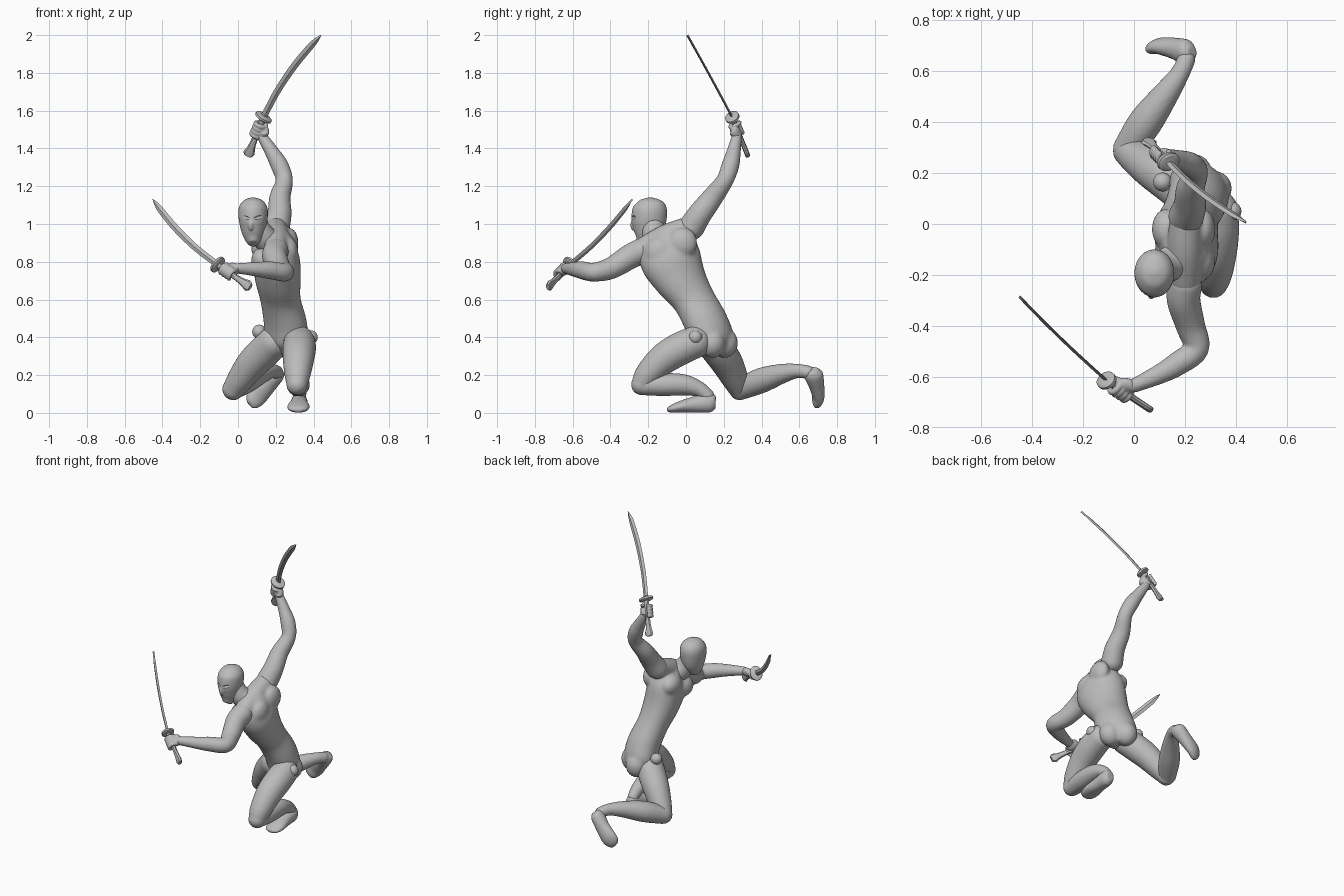
import bpy
import bmesh
import math
from mathutils import Vector, Matrix

if "Cube" in bpy.data.objects:
    bpy.data.objects.remove(bpy.data.objects["Cube"], do_unlink=True)

grey = bpy.data.materials.new("plain_grey")
grey.use_nodes = True
colour = (0.5, 0.5, 0.5, 1)
grey.diffuse_color = colour
grey.node_tree.nodes["Principled BSDF"].inputs["Base Color"].default_value = colour


def spline(a, b, c, d, t):
    """Catmull-Rom blend of four control values."""
    return 0.5 * (2 * b + (c - a) * t + (2 * a - 5 * b + 4 * c - d) * t * t
                  + (3 * b - a - 3 * c + d) * t ** 3)


def smooth_path(points, steps):
    rows = [Vector(p) for p in points]
    rows = [rows[0]] + rows + [rows[-1]]
    path = []
    for i in range(len(rows) - 3):
        for s in range(steps):
            path.append(spline(*rows[i:i + 4], s / steps))
    return path + [rows[-1]]


def loft(bm, points, side=(0, 0, 1), end_side=None, steps=5, sides=24):
    """Skin elliptical rings; each point is x, y, z, side radius, other radius."""
    points = [tuple(p) + (p[3],) * (5 - len(p)) for p in points]
    path = smooth_path(points, steps)
    start, end = Vector(side), Vector(end_side or side)
    rings = []
    for i, row in enumerate(path):
        ahead, behind = path[min(i + 1, len(path) - 1)], path[max(i - 1, 0)]
        tangent = Vector((ahead - behind)[:3]).normalized()
        u = start.lerp(end, i / (len(path) - 1))
        u = (u - tangent * u.dot(tangent)).normalized()
        v = tangent.cross(u)
        centre = Vector(row[:3])
        angles = [math.tau * k / sides for k in range(sides)]
        rings.append([bm.verts.new(centre + u * row[3] * math.cos(a) + v * row[4] * math.sin(a))
                      for a in angles])
    for low, high in zip(rings, rings[1:]):
        for k in range(sides):
            n = (k + 1) % sides
            bm.faces.new((low[k], low[n], high[n], high[k]))
    bm.faces.new(rings[0][::-1])
    bm.faces.new(rings[-1])


def blob(bm, centre, radii):
    size = Matrix.Diagonal(Vector(radii)).to_4x4()
    bmesh.ops.create_uvsphere(bm, u_segments=24, v_segments=16, radius=1,
                              matrix=Matrix.Translation(centre) @ size)


def finish(name, bm, voxel=0, smoothing=4, angle=60):
    """Turn a bmesh into an object, optionally fused into one skin."""
    bmesh.ops.recalc_face_normals(bm, faces=bm.faces)
    mesh = bpy.data.meshes.new(name)
    bm.to_mesh(mesh)
    bm.free()
    mesh.materials.append(grey)
    obj = bpy.data.objects.new(name, mesh)
    bpy.context.collection.objects.link(obj)
    if voxel:
        remesh = obj.modifiers.new("fuse", 'REMESH')
        remesh.mode = 'VOXEL'
        remesh.voxel_size = voxel
        remesh.use_smooth_shade = True
        relax = obj.modifiers.new("relax", 'SMOOTH')
        relax.factor = 0.5
        relax.iterations = smoothing
    else:
        bpy.ops.object.select_all(action='DESELECT')
        bpy.context.view_layer.objects.active = obj
        obj.select_set(True)
        bpy.ops.object.shade_smooth_by_angle(angle=math.radians(angle))
    return obj


def limb(name, points, bumps=()):
    bm = bmesh.new()
    loft(bm, points, side=(0.6, 0.1, 0.8))
    for x, y, z, r in (points[0][:4], points[-1][:4]) + tuple(bumps):
        blob(bm, (x, y, z), (r, r, r))
    return finish(name, bm, 0.008)


# Torso: chest turned to the side, hips twisted towards the front
bm = bmesh.new()
loft(bm, [(0.25, 0.15, 0.31, 0.05, 0.06), (0.255, 0.14, 0.38, 0.125, 0.1),
          (0.25, 0.105, 0.48, 0.125, 0.105), (0.225, 0.04, 0.6, 0.12, 0.1),
          (0.21, -0.03, 0.71, 0.145, 0.115), (0.205, -0.08, 0.81, 0.165, 0.12),
          (0.2, -0.11, 0.89, 0.145, 0.1), (0.18, -0.135, 0.95, 0.07, 0.065)],
     side=(0.8, -0.6, 0), end_side=(0, -1, 0))
for centre, radii in (((0.125, -0.15, 0.81), (0.055, 0.08, 0.065)),
                      ((0.125, -0.02, 0.87), (0.055, 0.08, 0.065)),
                      ((0.31, 0.14, 0.37), (0.075, 0.07, 0.08)),
                      ((0.235, 0.205, 0.37), (0.07, 0.07, 0.08)),
                      ((0.27, -0.14, 0.85), (0.05, 0.08, 0.08)),
                      ((0.27, -0.02, 0.9), (0.05, 0.08, 0.08))):
    blob(bm, centre, radii)
loft(bm, [(0.2, -0.24, 0.86, 0.06), (0.2, -0.1, 0.93, 0.07), (0.2, 0.03, 0.985, 0.06)])
finish("torso", bm, 0.009, 8)

# Neck and masked head
bm = bmesh.new()
loft(bm, [(0.18, -0.13, 0.89, 0.075), (0.13, -0.165, 0.94, 0.065), (0.095, -0.18, 1, 0.06)], side=(1, 0, 0))
finish("neck", bm)
bm = bmesh.new()
loft(bm, [(0.08, -0.235, 0.895, 0.025, 0.03), (0.08, -0.215, 0.93, 0.05, 0.063),
          (0.08, -0.2, 0.98, 0.068, 0.086), (0.08, -0.195, 1.04, 0.078, 0.094),
          (0.08, -0.19, 1.09, 0.075, 0.088), (0.08, -0.19, 1.125, 0.05, 0.058),
          (0.08, -0.19, 1.14, 0.012, 0.012)], side=(1, 0, 0))
blob(bm, (0.068, -0.279, 0.995), (0.014, 0.016, 0.03))
head = finish("head", bm, 0.006)

# Sunken eye slits in the mask
bm = bmesh.new()
for x, y, turn in ((0.035, -0.282, -0.45), (0.112, -0.287, 0.35)):
    place = Matrix.Translation((x, y, 1.035)) @ Matrix.Rotation(turn, 4, 'Z') @ Matrix.Rotation(-turn * 0.6, 4, 'Y')
    bmesh.ops.create_uvsphere(bm, u_segments=24, v_segments=12, radius=1,
                              matrix=place @ Matrix.Diagonal((0.034, 0.016, 0.01, 1)))
cutter = finish("eye_cutter", bm)
cutter.hide_render = True
cutter.hide_set(True)
cutter.display_type = 'WIRE'
cut = head.modifiers.new("eye_slits", 'BOOLEAN')
cut.operation = 'DIFFERENCE'
cut.object = cutter

# Arms
limb("left_arm", [(0.2, -0.24, 0.855, 0.068), (0.195, -0.3, 0.825, 0.066), (0.222, -0.4, 0.765, 0.058),
                  (0.245, -0.49, 0.745, 0.05), (0.17, -0.55, 0.755, 0.047),
                  (0.1, -0.59, 0.76, 0.039), (0.0, -0.635, 0.765, 0.028)],
     [(0.238, -0.5, 0.745, 0.05)])
limb("right_arm", [(0.205, 0.03, 0.985, 0.07), (0.22, 0.075, 1.055, 0.064), (0.222, 0.14, 1.14, 0.056),
                   (0.245, 0.205, 1.23, 0.046), (0.22, 0.235, 1.31, 0.047),
                   (0.18, 0.252, 1.38, 0.038), (0.13, 0.268, 1.46, 0.028)])

# Legs
limb("left_thigh", [(0.325, 0.05, 0.375, 0.085), (0.325, -0.03, 0.34, 0.088), (0.32, -0.12, 0.285, 0.083),
                    (0.315, -0.2, 0.205, 0.07), (0.312, -0.235, 0.15, 0.056)])
limb("left_shin", [(0.312, -0.23, 0.147, 0.054), (0.318, -0.12, 0.15, 0.061), (0.322, -0.01, 0.148, 0.056),
                   (0.325, 0.07, 0.125, 0.042), (0.325, 0.115, 0.09, 0.036)])
limb("right_thigh", [(0.185, 0.135, 0.37, 0.085), (0.14, 0.175, 0.325, 0.088), (0.075, 0.22, 0.26, 0.084),
                     (0.01, 0.262, 0.175, 0.07), (-0.025, 0.285, 0.125, 0.058)])
limb("right_shin", [(-0.025, 0.295, 0.128, 0.058), (0.045, 0.4, 0.172, 0.067), (0.125, 0.51, 0.208, 0.052),
                    (0.18, 0.59, 0.222, 0.038), (0.205, 0.645, 0.215, 0.036)])

# Feet
for name, side, rings in (
        ("left_foot", (1, 0, 0), [(0.325, 0.157, 0.055, 0.028, 0.035), (0.325, 0.125, 0.055, 0.043, 0.053),
                                  (0.323, 0.05, 0.045, 0.048, 0.044), (0.32, -0.03, 0.032, 0.06, 0.031),
                                  (0.318, -0.08, 0.02, 0.05, 0.019), (0.318, -0.1, 0.016, 0.025, 0.01)]),
        ("right_foot", (0.7, 0.2, -0.7), [(0.228, 0.675, 0.228, 0.025, 0.025), (0.207, 0.675, 0.205, 0.042, 0.05),
                                          (0.16, 0.69, 0.15, 0.046, 0.042), (0.105, 0.7, 0.092, 0.054, 0.032),
                                          (0.075, 0.69, 0.058, 0.045, 0.024), (0.062, 0.68, 0.045, 0.025, 0.012)])):
    bm = bmesh.new()
    loft(bm, rings, side=side)
    finish(name, bm, 0.007)

# Round hip joints
for name, centre in (("left_hip_joint", (0.385, 0.05, 0.4)), ("right_hip_joint", (0.112, 0.165, 0.43))):
    bm = bmesh.new()
    blob(bm, centre, (0.037, 0.037, 0.037))
    finish(name, bm)


def sword(name, tip, guard, pommel, bow):
    """Curved blade, oval guard and flared grip along one line."""
    tip, guard, pommel = Vector(tip), Vector(guard), Vector(pommel)
    along = (tip - guard).normalized()
    bow = Vector(bow)
    bow = (bow - along * bow.dot(along)).normalized()
    bm = bmesh.new()
    rows = []
    for t, width in ((0, 0.017), (0.3, 0.018), (0.6, 0.019), (0.85, 0.018), (0.94, 0.012), (1, 0.002)):
        arc = 4 * t * (1 - t) * 0.024
        rows.append((*(guard.lerp(tip, t) + bow * arc), width, 0.006))
    loft(bm, rows, side=bow, sides=4)
    finish(name + "_blade", bm, angle=20)
    bm = bmesh.new()
    loft(bm, [(*(guard + along * d), r, r * 0.8) for d, r in
              ((-0.012, 0.036), (-0.006, 0.048), (0.006, 0.048), (0.012, 0.036))], side=bow, steps=1)
    finish(name + "_guard", bm, angle=30)
    bm = bmesh.new()
    loft(bm, [(*guard.lerp(pommel, t), w, 0.013) for t, w in
              ((0, 0.019), (0.55, 0.016), (0.8, 0.022), (0.92, 0.031), (1, 0.02))], side=bow, steps=2, sides=8)
    finish(name + "_grip", bm, angle=30)


def hand(name, wrist, guard, pommel):
    """Palm beside the grip, four fingers and a thumb curled round it."""
    wrist, guard, pommel = Vector(wrist), Vector(guard), Vector(pommel)
    along = (pommel - guard).normalized()
    centre = guard + along * 0.075
    back = wrist - centre
    back = (back - along * back.dot(along)).normalized()
    across = along.cross(back)
    bm = bmesh.new()
    palm = centre + back * 0.022
    loft(bm, [(*wrist, 0.027, 0.025), (*wrist.lerp(palm, 0.5), 0.038, 0.026),
              (*palm, 0.04, 0.026), (*(centre - back * 0.01 + across * 0.02), 0.036, 0.014)], side=along)
    for i in range(5):
        thumb = i == 4
        base = centre + along * (-0.036 if thumb else (i - 1.35) * 0.021)
        turn = -1 if thumb else 1
        arc = []
        for k in range(7):
            a = turn * k * (0.3 if thumb else 0.62)
            arc.append((*(base + (back * math.cos(a) + across * math.sin(a)) * 0.028), 0.0115))
        loft(bm, arc, side=along, steps=2, sides=10)
    finish(name, bm, 0.0045, 2)


# Low sword and raised sword with the hands holding them
for side, wrist, tip, guard, pommel, bow in (
        ("left", (0.0, -0.635, 0.765), (-0.45, -0.285, 1.13), (-0.108, -0.615, 0.785),
         (0.065, -0.73, 0.665), (-0.4, 0.1, -0.8)),
        ("right", (0.13, 0.268, 1.46), (0.44, 0.007, 2.0), (0.135, 0.245, 1.565),
         (0.052, 0.328, 1.36), (-0.75, -0.2, 0.5))):
    sword(side + "_sword", tip, guard, pommel, bow)
    hand(side + "_hand", wrist, guard, pommel)
